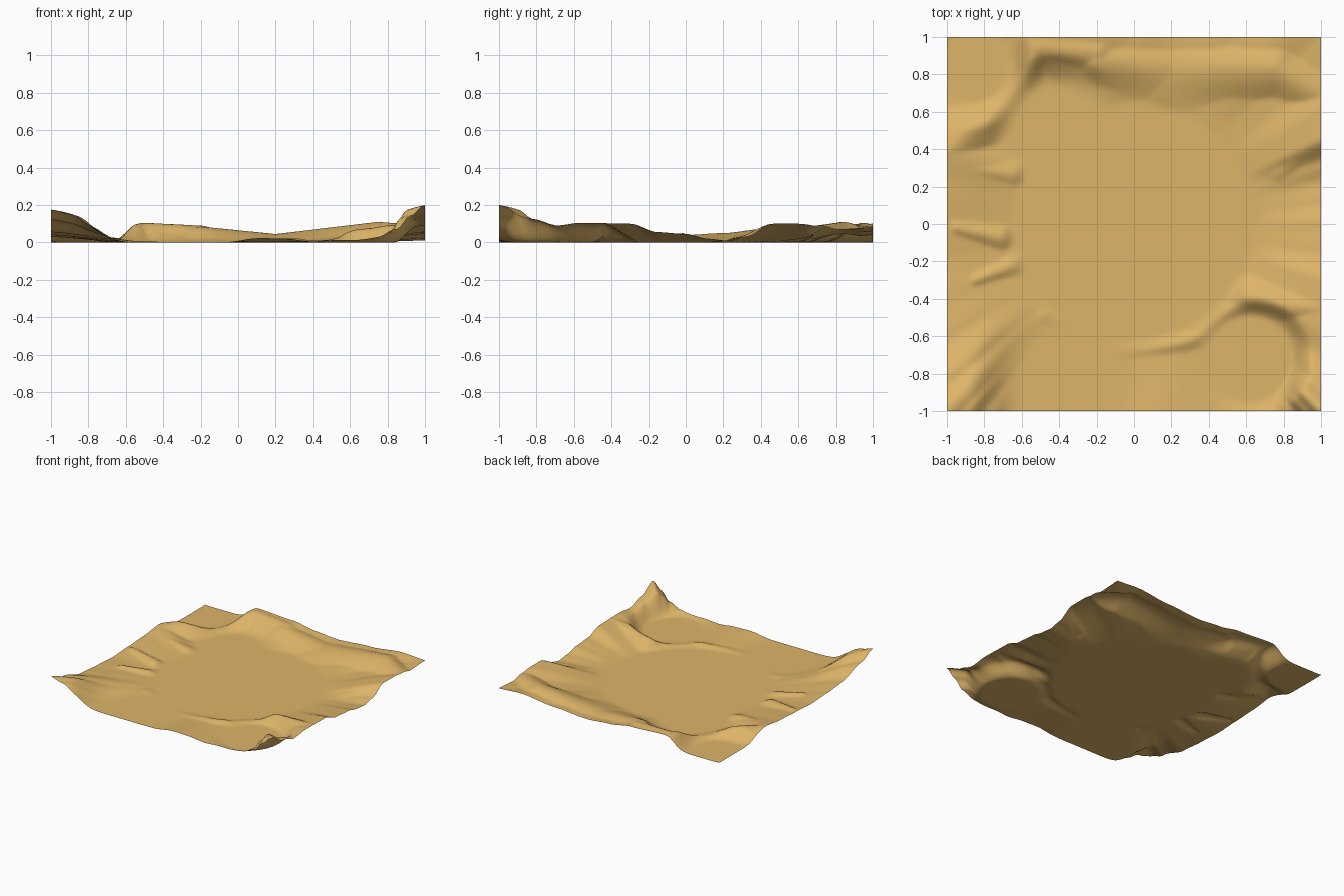
import bpy, bmesh, math


def smooth(t):
    t = max(0.0, min(1.0, t))
    return t * t * (3 - 2 * t)


def profile(points, u):
    # eased interpolation through (position, height) pairs
    for (u0, h0), (u1, h1) in zip(points, points[1:]):
        if u <= u1:
            return h0 + (h1 - h0) * smooth((u - u0) / (u1 - u0))
    return points[-1][1]


# Heights along the four borders
FRONT = [(-1, .175), (-.9, .15), (-.78, .10), (-.6, .035), (-.4, 0), (-.1, .005), (.08, .025),
         (.25, .02), (.4, .005), (.6, .025), (.75, .035), (.85, .07), (.92, .14), (1, .2)]
BACK = [(-1, .03), (-.75, .005), (-.65, .03), (-.52, .1), (-.2, .085), (0, .055),
        (.2, .04), (.5, .06), (.8, .09), (1, .08)]
LEFT = [(-1, .175), (-.85, .12), (-.6, .055), (-.4, .04), (-.2, .03), (0, .04),
        (.2, .05), (.4, .07), (.6, .01), (.8, .005), (1, .03)]
RIGHT = [(-1, .2), (-.85, .13), (-.7, .09), (-.56, .105), (-.3, .1), (-.15, .055), (0, .045),
         (.12, .02), (.22, .01), (.32, .03), (.46, .1), (.6, .1), (.8, .07), (1, .08)]

# Ridges: start x, y, height, end x, y, height, half width
RIDGES = [
    (-1, .38, .07, -.6, .82, .1, .2), (-.6, .82, .1, -.5, 1, .1, .2),
    (-.5, .95, .105, -.2, .92, .09, .22), (-.2, .88, .085, .2, .84, .045, .23),
    (.2, .84, .045, .75, .84, .11, .28), (.75, .84, .11, 1, .7, .09, .25),
    (.4, -.59, .025, .65, -.43, .08, .13), (.65, -.43, .08, 1, -.45, .105, .2),
    (-.1, -.68, .015, .4, -.6, .025, .08),
    (-.56, -.58, .02, -.48, -.5, .03, .07), (-.48, -.5, .03, -.2, -.6, .015, .07),
    (-.95, -.02, .05, -.72, -.07, .035, .1), (-.85, -.3, .04, -.62, -.21, .02, .08),
    (-.95, .3, .055, -.65, .27, .025, .1), (.78, .3, .03, 1, .48, .1, .13),
]

# Flat ground: x, y, radius, blend width
PADS = [(0, 0, .6, .1), (.62, -.72, .22, .12), (-.86, .84, .18, .16),
        (-.42, .54, .18, .2), (-.35, -.82, .24, .3)]


def height(x, y):
    s = max(abs(x), abs(y), 1e-6)
    px, py = x / s, y / s
    if abs(x) > abs(y):
        rim = profile(RIGHT if x > 0 else LEFT, py)
    else:
        rim = profile(BACK if y > 0 else FRONT, px)
    r, edge = math.hypot(x, y), math.hypot(px, py)
    t = max(0, (r - .62) / (edge - .62))
    z = rim * (.5 * t + .5 * smooth(t))
    for x0, y0, h0, x1, y1, h1, w in RIDGES:
        dx, dy = x1 - x0, y1 - y0
        k = max(0, min(1, ((x - x0) * dx + (y - y0) * dy) / (dx * dx + dy * dy)))
        d = math.hypot(x - x0 - k * dx, y - y0 - k * dy)
        z = max(z, (h0 + (h1 - h0) * k) * smooth(1 - d / w))
    for cx, cy, rad, w in PADS:
        z *= smooth((math.hypot(x - cx, y - cy) - rad) / w)
    return z


# Terrain sheet
bm = bmesh.new()
bmesh.ops.create_grid(bm, x_segments=120, y_segments=120, size=1)
for v in bm.verts:
    v.co.z = height(v.co.x, v.co.y)
for f in bm.faces:
    f.smooth = True
mesh = bpy.data.meshes.new("sand_terrain")
bm.to_mesh(mesh)
bm.free()
terrain = bpy.data.objects.new("sand_terrain", mesh)
bpy.context.collection.objects.link(terrain)

sand = bpy.data.materials.new("sand")
sand.diffuse_color = (.73, .46, .14, 1)
mesh.materials.append(sand)
